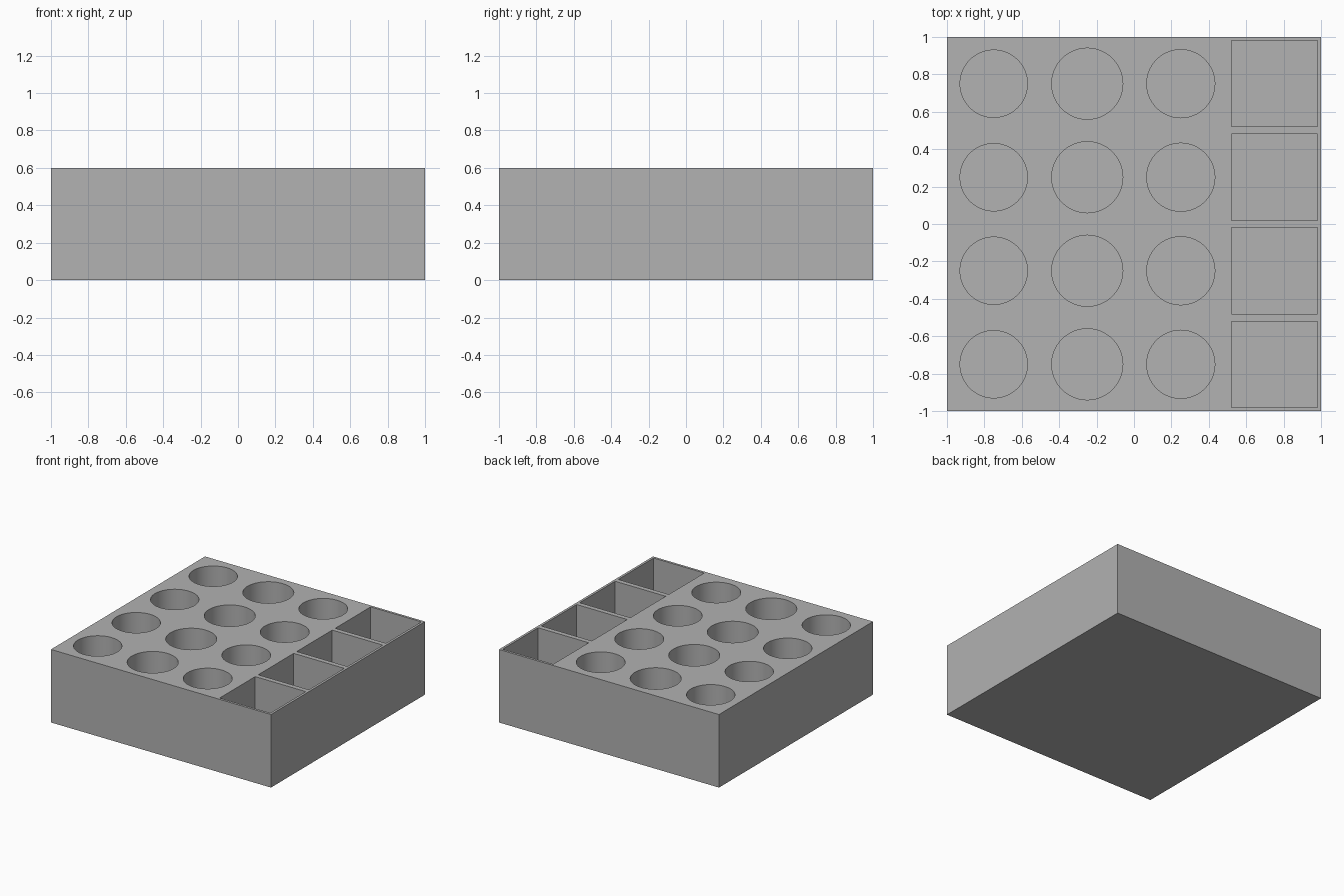
import bpy
import math

old = bpy.data.objects.get("Cube")
if old:
    bpy.data.objects.remove(old, do_unlink=True)

HEIGHT = 0.6
FLOOR = 0.03
CELL = 0.5
POCKET_SIZE = 0.46
HOLE_RADII = (0.18, 0.19, 0.182)

# Single plain grey
grey = bpy.data.materials.new("mid_grey")
grey.use_nodes = True
colour = (0.445, 0.445, 0.445, 1)
grey.diffuse_color = colour
grey.node_tree.nodes["Principled BSDF"].inputs["Base Color"].default_value = colour


def finish(name):
    obj = bpy.context.object
    obj.name = name
    obj.data.materials.append(grey)
    return obj


def box(name, x, y, bottom, size, height):
    bpy.ops.mesh.primitive_cube_add(size=1, location=(x, y, bottom + height / 2))
    obj = finish(name)
    obj.scale = (size, size, height)
    bpy.ops.object.transform_apply(location=True, rotation=False, scale=True)
    return obj


def cylinder(name, x, y, bottom, radius, height):
    bpy.ops.mesh.primitive_cylinder_add(
        vertices=96, radius=radius, depth=height, location=(x, y, bottom + height / 2))
    return finish(name)


# Solid tray block
tray = box("storage_tray", 0, 0, 0, 2, HEIGHT)

# Cutters: three columns of round holes and one column of square pockets
cutters = bpy.data.collections.new("pocket_cutters")
bpy.context.scene.collection.children.link(cutters)
cut_height = HEIGHT - FLOOR + 0.1
for row in range(4):
    y = (row - 1.5) * CELL
    parts = [cylinder("round_hole_cutter", (col - 1.5) * CELL, y, FLOOR, radius, cut_height)
             for col, radius in enumerate(HOLE_RADII)]
    parts.append(box("square_pocket_cutter", 1.5 * CELL, y, FLOOR, POCKET_SIZE, cut_height))
    for part in parts:
        for owner in list(part.users_collection):
            owner.objects.unlink(part)
        cutters.objects.link(part)
        part.hide_render = True

# Cut all pockets, then keep only the tray
cut = tray.modifiers.new("pockets", "BOOLEAN")
cut.operation = "DIFFERENCE"
cut.operand_type = "COLLECTION"
cut.collection = cutters
cut.solver = "EXACT"
bpy.context.view_layer.objects.active = tray
bpy.ops.object.select_all(action="DESELECT")
tray.select_set(True)
bpy.ops.object.modifier_apply(modifier=cut.name)
for part in list(cutters.objects):
    bpy.data.objects.remove(part, do_unlink=True)
bpy.data.collections.remove(cutters)

# Smooth round walls, crisp rims and corners
bpy.ops.object.shade_smooth_by_angle(angle=math.radians(30))
